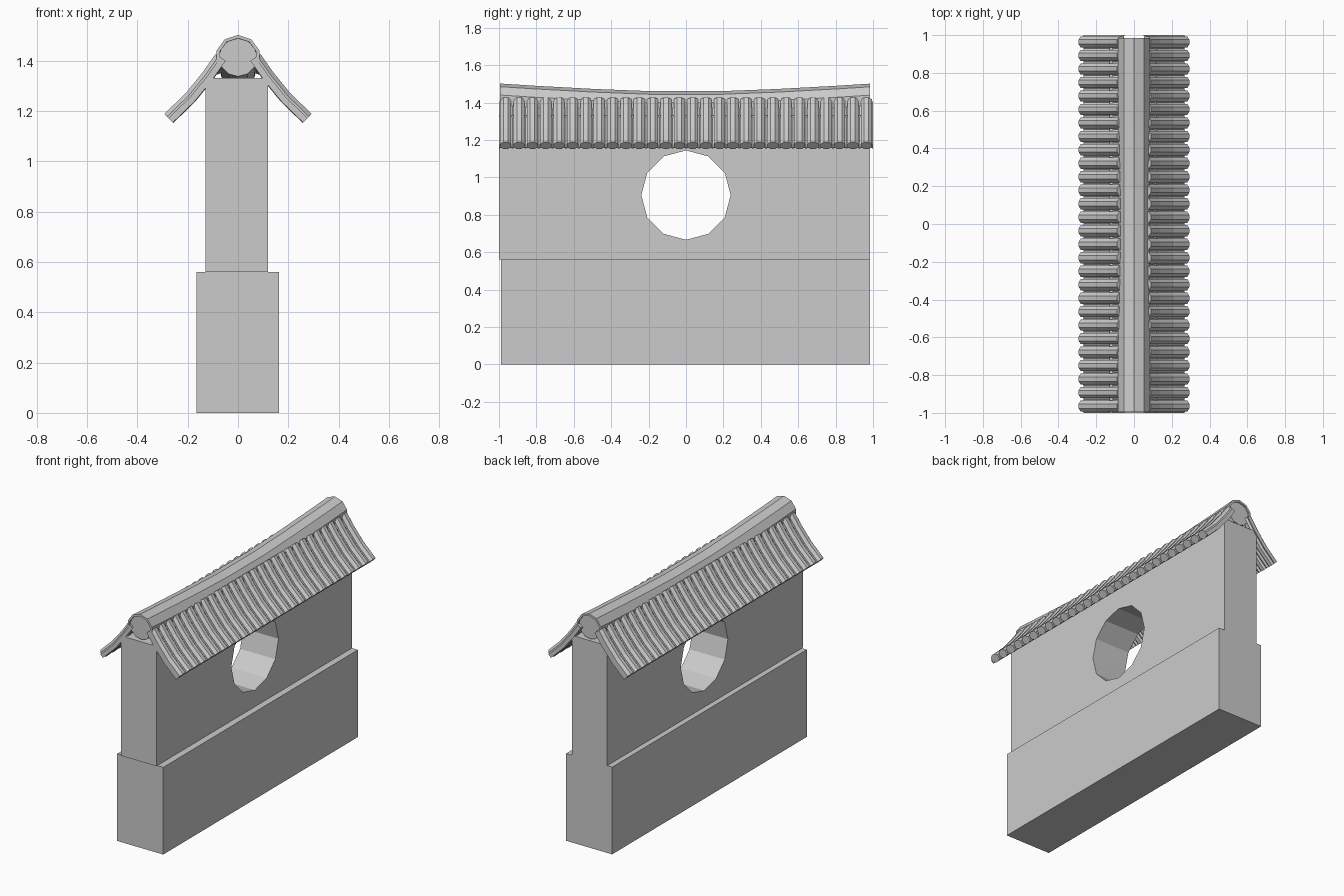
import bpy, bmesh, math

if "Cube" in bpy.data.objects:
    bpy.data.objects.remove(bpy.data.objects["Cube"])


def new_object(name, bm):
    bmesh.ops.recalc_face_normals(bm, faces=bm.faces[:])
    me = bpy.data.meshes.new(name)
    bm.to_mesh(me)
    bm.free()
    ob = bpy.data.objects.new(name, me)
    bpy.context.collection.objects.link(ob)
    return ob


def box(name, x0, x1, y0, y1, z0, z1):
    bm = bmesh.new()
    bmesh.ops.create_cube(bm, size=1)
    for v in bm.verts:
        v.co = ((x0 + x1) / 2 + v.co.x * (x1 - x0),
                (y0 + y1) / 2 + v.co.y * (y1 - y0),
                (z0 + z1) / 2 + v.co.z * (z1 - z0))
    return new_object(name, bm)


def loft(bm, rings):
    """Skin closed rings of points and cap both ends."""
    vs = [[bm.verts.new(p) for p in r] for r in rings]
    n = len(vs[0])
    for a, b in zip(vs, vs[1:]):
        for i in range(n):
            j = (i + 1) % n
            bm.faces.new((a[i], a[j], b[j], b[i]))
    bm.faces.new(vs[0])
    bm.faces.new(vs[-1])


def circle(r, n, a0=0.0):
    return [(r * math.cos(a0 + math.tau * i / n), r * math.sin(a0 + math.tau * i / n))
            for i in range(n)]


# Stone plinth and wall
box("plinth", -0.165, 0.162, -0.99, 0.985, 0, 0.56)
wall = box("wall", -0.13, 0.12, -1.0, 0.985, 0.56, 1.33)

# Twelve-sided moon window cut through the wall
bm = bmesh.new()
loft(bm, [[(x, y, 0.905 + z) for y, z in circle(0.239, 12)] for x in (-0.4, 0.4)])
cutter = new_object("window_cutter", bm)
cutter.hide_render = True
cutter.hide_set(True)
mod = wall.modifiers.new("window", 'BOOLEAN')
mod.operation = 'DIFFERENCE'
mod.solver = 'EXACT'
mod.object = cutter

# Sagging ridge: an arched cap over a round core
STATIONS = [-0.995, -0.81, -0.49, -0.18, 0.18, 0.49, 0.81, 0.985]


def ridge_z(y):
    return 1.413 - 0.045 * (1 - abs(y) ** 1.5)


arch = [math.radians(a) for a in (-18, 18, 54, 90, 126, 162, 198)]
section = [(0.089 * math.cos(a), 0.089 * math.sin(a)) for a in arch]
section += [(0.076 * math.cos(a), 0.076 * math.sin(a)) for a in reversed(arch)]
bm = bmesh.new()
loft(bm, [[(x, y, ridge_z(y) + z) for x, z in section] for y in STATIONS])
new_object("ridge_cap", bm)
bm = bmesh.new()
loft(bm, [[(x, y * 0.99, ridge_z(y) + z) for x, z in circle(0.076, 12)] for y in STATIONS])
new_object("ridge_core", bm)

# Roof slope centre line (x, z), slightly concave
PATH = [(0.068, 1.412), (0.12, 1.338), (0.19, 1.252), (0.275, 1.17)]


def frames():
    for i, (x, z) in enumerate(PATH):
        a, b = PATH[max(i - 1, 0)], PATH[min(i + 1, 3)]
        d = math.hypot(b[0] - a[0], b[1] - a[1])
        yield x, z, (a[1] - b[1]) / d, (b[0] - a[0]) / d   # point and slope normal


def mirror(ob):
    ob.modifiers.new("other_slope", 'MIRROR').use_axis = (True, False, False)


# Round cover tiles
COUNT, STEP = 28, 0.0714
bm = bmesh.new()
for k in range(COUNT):
    yc = (k - (COUNT - 1) / 2) * STEP
    loft(bm, [[(x + nx * h * 0.86, yc + w, z + nz * h * 0.86)
               for w, h in circle(0.032, 8, math.pi / 8)] for x, z, nx, nz in frames()])
mirror(new_object("cover_tiles", bm))

# Hollow pan tiles lying between the covers
bm = bmesh.new()
for k in range(COUNT + 1):
    yc = (k - COUNT / 2) * STEP
    pan = [(-0.026, 0.002), (0, -0.012), (0.026, 0.002), (0.026, -0.009), (0, -0.023), (-0.026, -0.009)]
    loft(bm, [[(x + nx * h, max(-1, min(1, yc + w)), z + nz * h) for w, h in pan]
              for x, z, nx, nz in frames()])
mirror(new_object("pan_tiles", bm))
